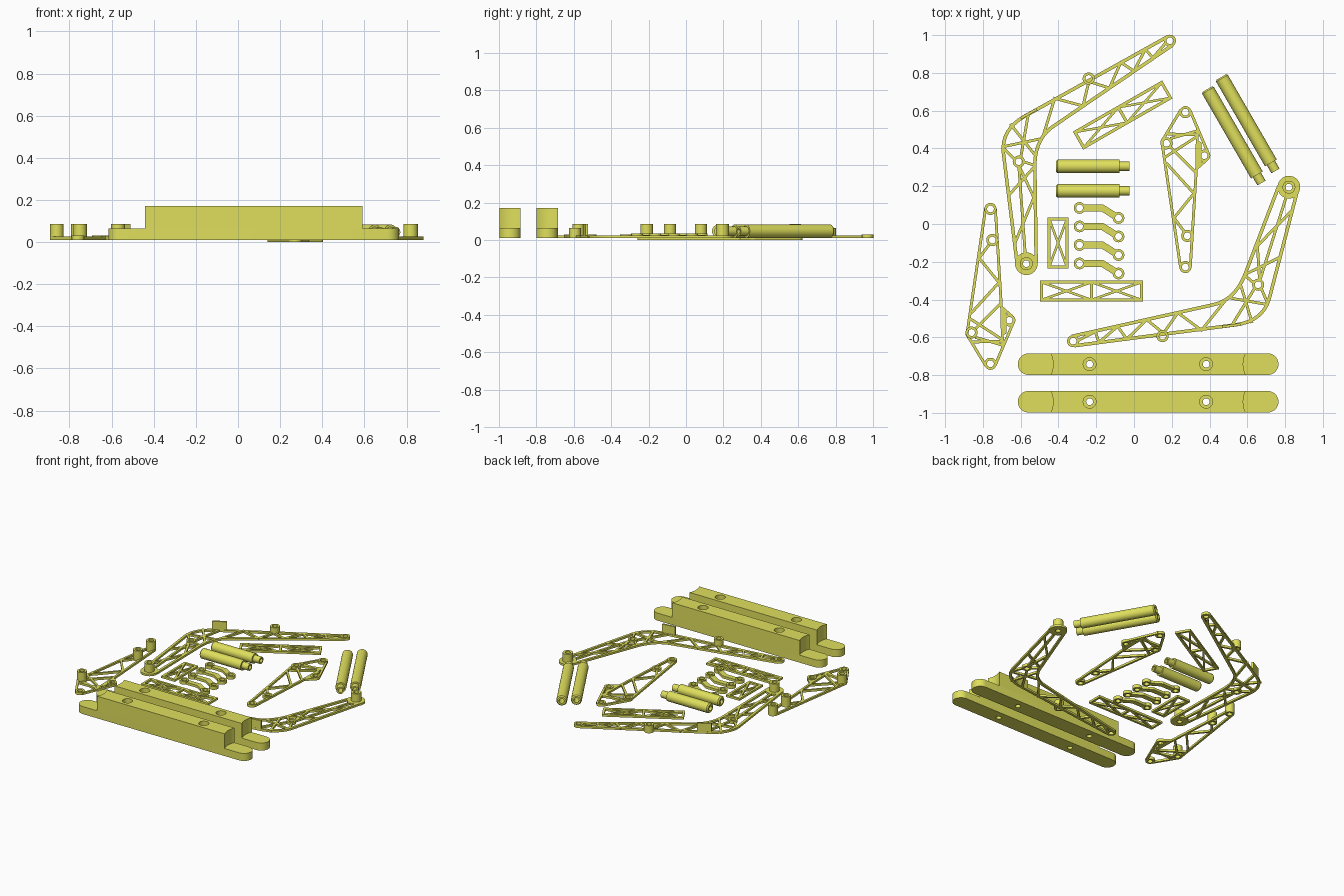
import bpy, bmesh
from math import cos, sin, pi, radians
from mathutils import Matrix, Vector

if "Cube" in bpy.data.objects:
    bpy.data.objects.remove(bpy.data.objects["Cube"])

mat = bpy.data.materials.new("yellow_plastic")
mat.diffuse_color = (0.74, 0.74, 0.11, 1)
mat.use_nodes = True
mat.node_tree.nodes["Principled BSDF"].inputs["Base Color"].default_value = mat.diffuse_color
Z0, Z1 = 0.01, 0.025          # flat truss thickness
W = 0.018                     # truss bar width


def finish(name, bm, smooth=True):
    bmesh.ops.recalc_face_normals(bm, faces=bm.faces)
    me = bpy.data.meshes.new(name)
    bm.to_mesh(me)
    bm.free()
    me.materials.append(mat)
    ob = bpy.data.objects.new(name, me)
    bpy.context.collection.objects.link(ob)
    if smooth:
        bpy.ops.object.select_all(action='DESELECT')
        ob.select_set(True)
        bpy.context.view_layer.objects.active = ob
        bpy.ops.object.shade_smooth_by_angle(angle=radians(30))
    return ob


def prism(bm, pts, z0=Z0, z1=Z1):
    lo = [bm.verts.new((x, y, z0)) for x, y in pts]
    hi = [bm.verts.new((x, y, z1)) for x, y in pts]
    n = len(pts)
    bm.faces.new(lo[::-1])
    bm.faces.new(hi)
    for i in range(n):
        j = (i + 1) % n
        bm.faces.new((lo[i], lo[j], hi[j], hi[i]))


def ribbon(bm, pts, w=W, z0=Z0, z1=Z1):
    """Mitred flat strip along a path."""
    p = [Vector(q) for q in pts]
    left, right = [], []
    for i, q in enumerate(p):
        a = (q - p[i - 1]).normalized() if i else (p[1] - q).normalized()
        b = (p[i + 1] - q).normalized() if i < len(p) - 1 else a
        t = (a + b).normalized()
        nrm = Vector((-t.y, t.x)) * (w / 2 / max(0.5, t.dot(a)))
        left.append(q + nrm)
        right.append(q - nrm)
    prism(bm, left + right[::-1], z0, z1)


def lathe(bm, prof, m=Matrix(), n=32):
    """Closed (radius, height) profile turned round z, then moved by m."""
    rings = [[bm.verts.new(m @ Vector((r * cos(2 * pi * i / n), r * sin(2 * pi * i / n), z)))
              for i in range(n)] for r, z in prof]
    for k in range(len(prof)):
        a, b = rings[k], rings[(k + 1) % len(prof)]
        for i in range(n):
            j = (i + 1) % n
            bm.faces.new((a[i], a[j], b[j], b[i]))


def ring(bm, c, top=0.03, ro=0.032, ri=0.018, z0=Z0):
    lathe(bm, [(ri, z0), (ro, z0), (ro, top), (ri, top)], Matrix.Translation((c[0], c[1], 0)))


def bez(a, c, b, n=8):
    a, b, c = Vector(a), Vector(b), Vector(c)
    return [a * (1 - t) ** 2 + c * 2 * t * (1 - t) + b * t * t for t in [i / n for i in range(n + 1)]]


# bent boom trusses: one built, second one a turned copy
bm = bmesh.new()
hub, tip = (-0.57, -0.21), (0.19, 0.97)
ribbon(bm, [(-0.62, -0.2)] + bez((-0.692, 0.38), (-0.702, 0.5), (-0.58, 0.57)) + [(0.175, 0.99)])
ribbon(bm, [(-0.518, -0.2)] + bez((-0.525, 0.32), (-0.52, 0.46), (-0.42, 0.522)) + [(0.205, 0.948)])
for bar in [[(-0.63, -0.1), (-0.53, 0.14), (-0.61, 0.31)], [(-0.575, -0.17), (-0.61, 0.31)],
            [(-0.665, 0.15), (-0.53, 0.3)], [(-0.69, 0.4), (-0.635, 0.345)],
            [(-0.585, 0.33), (-0.525, 0.31)], [(-0.69, 0.41), (-0.5, 0.45)],
            [(-0.655, 0.53), (-0.52, 0.36)], [(-0.6, 0.35), (-0.56, 0.58)],
            [(-0.48, 0.47), (-0.42, 0.665), (-0.27, 0.625), (-0.24, 0.75)],
            [(-0.225, 0.75), (-0.13, 0.72), (-0.07, 0.855), (0.0, 0.81), (0.06, 0.925), (0.1, 0.88), (0.165, 0.955)]]:
    ribbon(bm, bar, 0.015)
ring(bm, hub, Z1, 0.06)
ring(bm, hub, 0.085, 0.034)
ring(bm, (-0.61, 0.33))
ring(bm, (-0.24, 0.77), 0.065)
ring(bm, tip)
ribbon(bm, [(-0.6, 0.56), (-0.515, 0.608)], 0.014, Z0, 0.085)   # stop tab at bend
boom = finish("boom_truss_left", bm)
boom2 = boom.copy()
boom2.data = boom.data.copy()
boom2.name = "boom_truss_right"
bpy.context.collection.objects.link(boom2)
boom2.matrix_world = (Matrix.Translation((0.82, 0.195, 0)) @ Matrix.Rotation(radians(158.3), 4, 'Z')
                      @ Matrix.Translation((-hub[0], -hub[1], 0)))


# straight linkage arms, mirrored in y
def arm(name, ox, oy, s, z0, tall):
    z1 = z0 + Z1 - Z0
    bm = bmesh.new()
    P = lambda pts: [(ox + x, oy + s * y) for x, y in pts]
    for bar in [[(-0.024, -0.012), (-0.125, 0.155), (-0.118, 0.2), (-0.026, 0.82)],
                [(0.024, -0.01), (0.122, 0.22)], [(0.115, 0.25), (0.058, 0.3), (0.026, 0.82)],
                [(0.064, 0.08), (0.06, 0.3)], [(-0.095, 0.115), (0.06, 0.12)],
                [(-0.08, 0.14), (0.06, 0.1)], [(-0.085, 0.18), (0.055, 0.32)],
                [(-0.11, 0.24), (0.06, 0.13)], [(-0.1, 0.27), (0.045, 0.43), (-0.06, 0.56), (0.0, 0.64)]]:
        ribbon(bm, P(bar), 0.015, z0, z1)
    prism(bm, P([(0.064, 0.15), (0.085, 0.16), (0.085, 0.265), (0.06, 0.3)]), z0, z1)
    for (x, y), t in zip(P([(0, 0), (-0.1, 0.165), (0.1, 0.23), (0.01, 0.655), (0, 0.82)]), (0, 1, 0, 1, 1)):
        ring(bm, (x, y), 0.085 if t and tall else z1 + 0.005, z0=z0)
    finish(name, bm)


arm("linkage_arm_posts", -0.76, -0.74, 1, Z0, True)
arm("linkage_arm_flat", 0.272, 0.592, -1, 0.0, False)


# rectangular cross braces
def brace(name, c, length, deg, cells):
    bm = bmesh.new()
    a, h, w = length / 2, 0.055, 0.016
    for y in (-h + w / 2, h - w / 2):
        ribbon(bm, [(-a, y), (a, y)], w)
    e = a - w / 2
    xs = [-e + 2 * e * i / cells for i in range(cells + 1)]
    for x in xs:
        ribbon(bm, [(x, -h), (x, h)], w)
    for x0, x1 in zip(xs, xs[1:]):
        for k in (-1, 1):
            ribbon(bm, [(x0, -k * 0.047), (x1, k * 0.047)], 0.013)
    ob = finish(name, bm, False)
    ob.matrix_world = Matrix.Translation((c[0], c[1], 0)) @ Matrix.Rotation(radians(deg), 4, 'Z')


brace("cross_brace_tilted", (-0.06, 0.577), 0.545, 29.8, 2)
brace("cross_brace_long", (-0.225, -0.355), 0.545, 0, 2)
brace("cross_brace_short", (-0.402, -0.1), 0.27, 90, 1)


# cylinders with a narrower rod end, bored through
def cylinder(name, start, end, body):
    a, b = Vector((*start, 0.047)), Vector((*end, 0.047))
    L = (b - a).length
    m = Matrix.Translation(a) @ (b - a).to_track_quat('Z', 'Y').to_matrix().to_4x4()
    bm = bmesh.new()
    lathe(bm, [(0.017, 0), (0.029, 0), (0.036, 0.008), (0.036, body), (0.025, body), (0.025, L), (0.015, L)], m)
    finish(name, bm)


for i, y in enumerate((0.305, 0.175)):
    cylinder(f"short_cylinder_{i + 1}", (-0.412, y), (-0.025, y), 0.335)
for i, (x, y) in enumerate(((0.388, 0.714), (0.462, 0.778))):
    cylinder(f"long_cylinder_{i + 1}", (x, y), (x + 0.287, y - 0.497), 0.525)

# four cranked links
for i in range(4):
    y = 0.085 - 0.098 * i
    bm = bmesh.new()
    ribbon(bm, [(-0.262, y), (-0.168, y), (-0.104, y - 0.04)], 0.036, Z0, 0.028)
    ring(bm, (-0.288, y), 0.034, 0.031)
    ring(bm, (-0.082, y - 0.053), 0.034, 0.031)
    finish(f"cranked_link_{i + 1}", bm)


# base rails: low round-ended tongue plus raised block with scooped ends
def arc(cx, cy, r, a0, a1, n=16):
    return [(cx + r * cos(radians(a0 + (a1 - a0) * i / n)), cy + r * sin(radians(a0 + (a1 - a0) * i / n)))
            for i in range(n + 1)]


for k, y in enumerate((-0.742, -0.941)):
    bm = bmesh.new()
    prism(bm, arc(0.708, y, 0.057, -90, 90) + arc(-0.558, y, 0.057, 90, 270), Z0, 0.065)
    low = finish("rail_tongue_%d" % (k + 1), bm)
    bm = bmesh.new()
    prism(bm, arc(-0.558, y, 0.13, 26, -26, 8) + arc(0.708, y, 0.13, 206, 154, 8), 0.065, 0.172)
    top = finish("rail_block_%d" % (k + 1), bm)
    # stepped screw holes
    for ob, r in ((low, 0.018), (top, 0.034)):
        bm = bmesh.new()
        for x in (-0.235, 0.382):
            bmesh.ops.create_cone(bm, cap_ends=True, segments=32, radius1=r, radius2=r, depth=0.5,
                                  matrix=Matrix.Translation((x, y, 0.1)))
        cut = finish(ob.name + "_hole_cutter", bm, False)
        cut.hide_render = True
        cut.hide_set(True)
        cut.display_type = 'WIRE'
        mod = ob.modifiers.new("holes", 'BOOLEAN')
        mod.object = cut
        mod.solver = 'EXACT'
        bpy.context.view_layer.objects.active = ob
        bpy.ops.object.modifier_apply(modifier=mod.name)
        bpy.data.objects.remove(cut)
